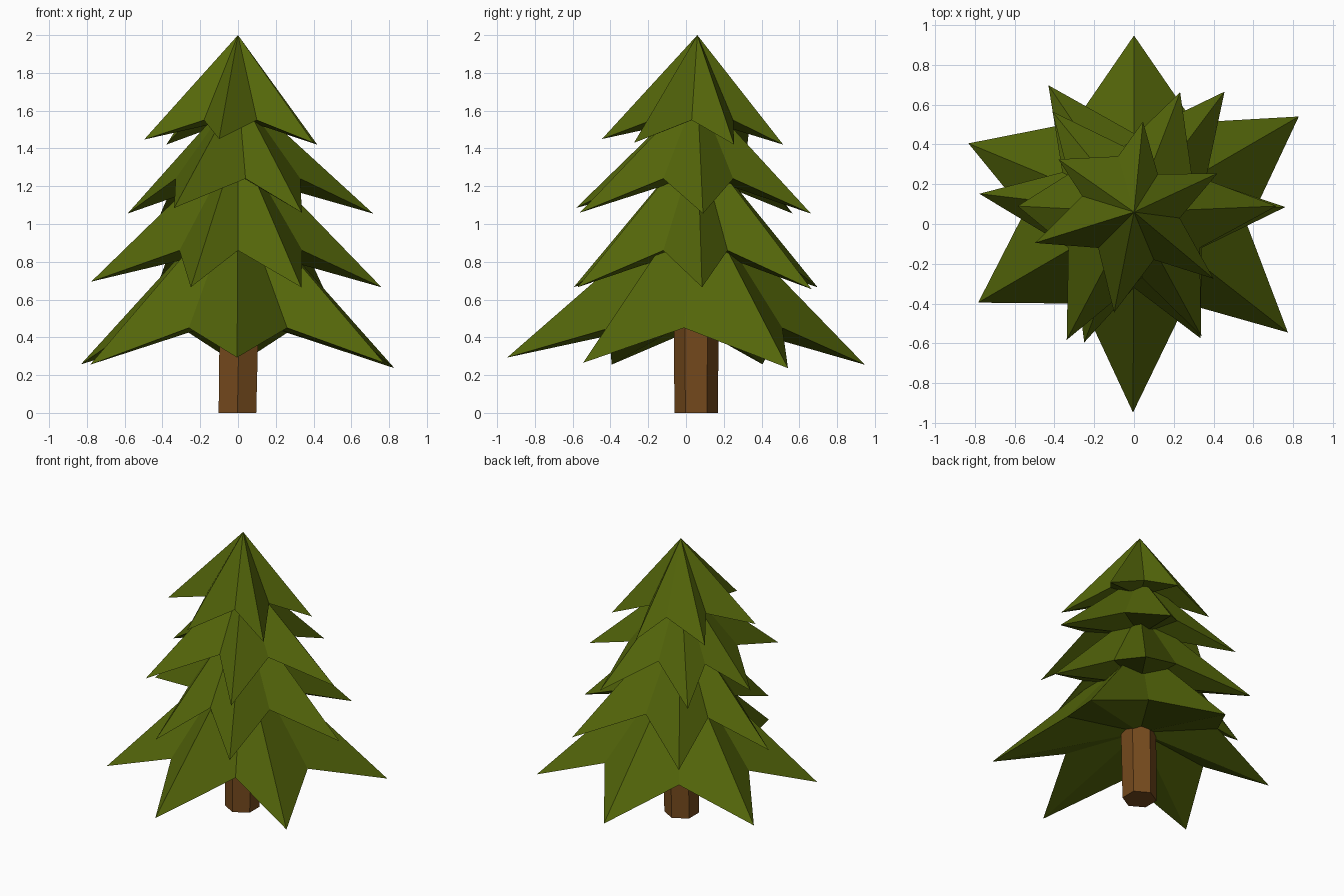
import bpy, bmesh, math

if "Cube" in bpy.data.objects:
    bpy.data.objects.remove(bpy.data.objects["Cube"])

CY = 0.06  # tree axis sits slightly behind the origin


def material(name, rgb):
    m = bpy.data.materials.new(name)
    m.diffuse_color = (*rgb, 1)
    m.use_nodes = True
    m.node_tree.nodes["Principled BSDF"].inputs["Base Color"].default_value = m.diffuse_color
    return m


def finish(name, bm, mat):
    bmesh.ops.recalc_face_normals(bm, faces=bm.faces)
    me = bpy.data.meshes.new(name)
    bm.to_mesh(me)
    bm.free()
    me.materials.append(mat)
    ob = bpy.data.objects.new(name, me)
    bpy.context.collection.objects.link(ob)
    return ob


def star_tier(name, apex_z, valley_z, under_z, tips, valleys):
    """Six-pointed drooping star cone: apex fan above, shallow hollow fan below."""
    bm = bmesh.new()
    apex = bm.verts.new((0, CY, apex_z))
    under = bm.verts.new((0, CY, under_z))
    rim = []
    for tip, (x, y) in zip(tips, valleys):
        rim.append(bm.verts.new(tip))
        rim.append(bm.verts.new((x, y, valley_z)))
    for a, b in zip(rim, rim[1:] + rim[:1]):
        bm.faces.new((a, b, apex))
        bm.faces.new((b, a, under))
    return finish(name, bm, green)


green = material("needle green", (0.088, 0.132, 0.003))
brown = material("bark brown", (0.178, 0.068, 0.012))

# Foliage tiers, bottom to top; each tip is followed by its valley
star_tier("bottom_branches", 1.17, 0.45, 0.51,
          [(-.005, -.947, .293), (.773, -.545, .265), (.828, .54, .237),
           (0, .947, .255), (-.832, .405, .257), (-.783, -.395, .255)],
          [(.26, -.40), (.57, -.01), (.30, .51), (-.30, .51), (-.55, .06), (-.26, -.40)])
star_tier("lower_branches", 1.45, 0.86, 0.88,
          [(-.25, -.595, .665), (.335, -.575, .665), (.76, .085, .665),
           (.455, .665, .655), (-.43, .697, .665), (-.777, .152, .695)],
          [(0, -.32), (.34, -.12), (.36, .22), (.01, .45), (-.36, .26), (-.31, -.13)])
star_tier("upper_branches", 1.71, 1.24, 1.26,
          [(-.338, -.582, 1.085), (.338, -.562, 1.06), (.716, .09, 1.055),
           (.232, .662, 1.055), (-.41, .565, 1.055), (-.585, .09, 1.055)],
          [(.04, -.27), (.33, -.12), (.29, .25), (-.05, .39), (-.33, .25), (-.33, -.12)])
star_tier("top_branches", 2.0, 1.55, 1.56,
          [(-.10, -.445, 1.45), (.40, -.275, 1.43), (.42, .255, 1.42),
           (.045, .515, 1.42), (-.38, .325, 1.42), (-.497, -.095, 1.447)],
          [(.10, -.18), (.23, .03), (.12, .25), (-.08, .34), (-.26, .14), (-.18, -.12)])

# Hexagonal trunk with a corner facing the front
bm = bmesh.new()
lo, hi = [[bm.verts.new((dx + r * math.sin(i * math.pi / 3),
                         .054 + r * math.cos(i * math.pi / 3), z)) for i in range(6)]
          for z, r, dx in ((0, .115, -.003), (.51, .119, .006))]
for i in range(6):
    j = (i + 1) % 6
    bm.faces.new((lo[i], lo[j], hi[j], hi[i]))
bm.faces.new(lo)
bm.faces.new(hi)
finish("trunk", bm, brown)
